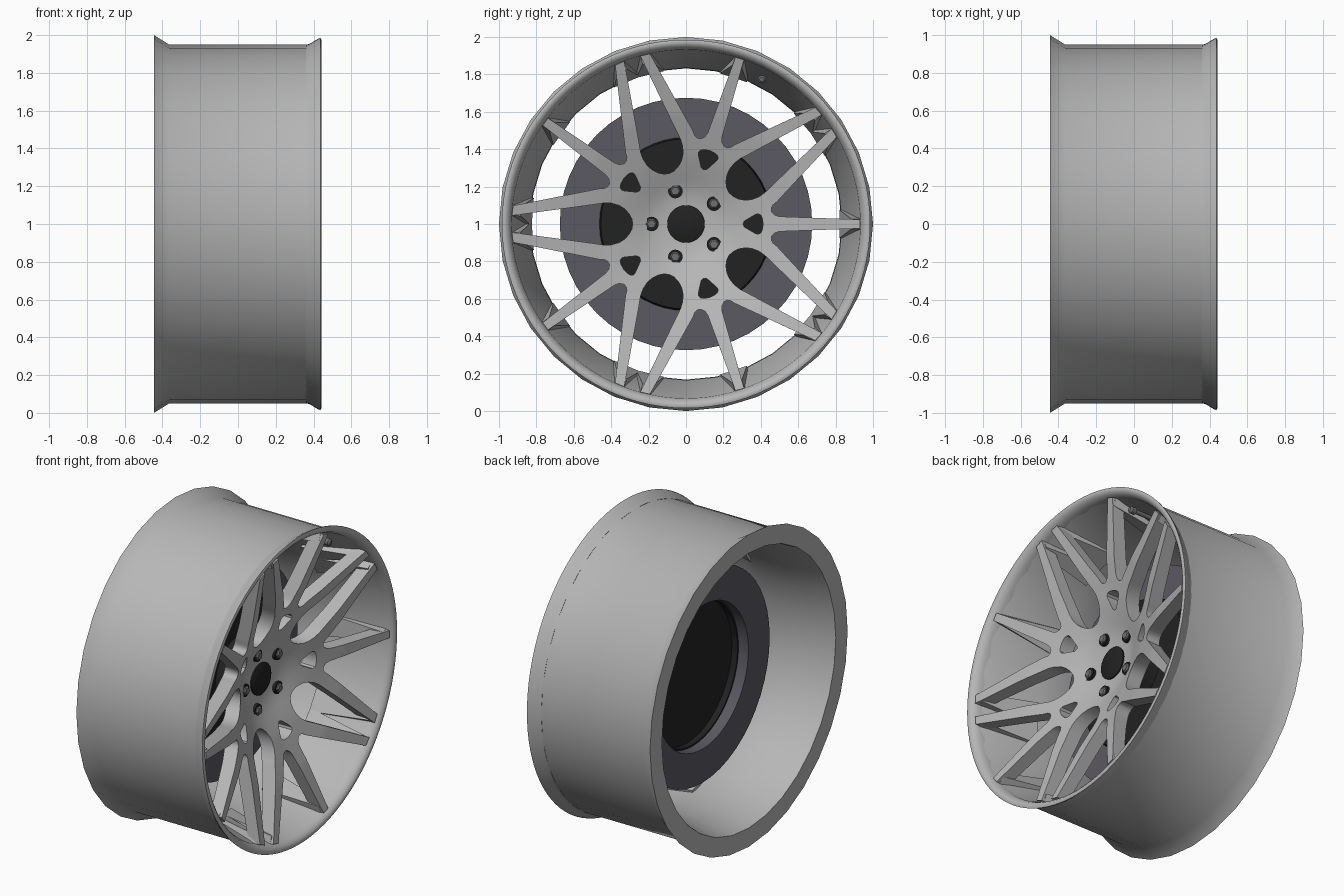
import bpy, bmesh, math
from mathutils import Vector
from mathutils.geometry import delaunay_2d_cdt

if "Cube" in bpy.data.objects:
    bpy.data.objects.remove(bpy.data.objects["Cube"])

ZC = 1.0  # axle height; the axle runs along x


def material(name, rgb):
    m = bpy.data.materials.new(name)
    m.diffuse_color = (*rgb, 1)
    m.use_nodes = True
    m.node_tree.nodes["Principled BSDF"].inputs["Base Color"].default_value = m.diffuse_color
    return m


ALLOY = material("alloy_grey", (0.47, 0.47, 0.47))
STEEL = material("dark_steel", (0.105, 0.10, 0.12))
BLACK = material("black", (0.016, 0.016, 0.016))
NUT = material("nut_grey", (0.16, 0.16, 0.16))


def finish(name, bm, mat, angle=35):
    bmesh.ops.recalc_face_normals(bm, faces=bm.faces)
    me = bpy.data.meshes.new(name)
    bm.to_mesh(me)
    bm.free()
    me.materials.append(mat)
    ob = bpy.data.objects.new(name, me)
    bpy.context.collection.objects.link(ob)
    bpy.ops.object.select_all(action='DESELECT')
    ob.select_set(True)
    bpy.context.view_layer.objects.active = ob
    bpy.ops.object.shade_smooth_by_angle(angle=math.radians(angle))
    return ob


def lathe(name, profile, n, mat, centre=(0.0, 0.0), closed=True):
    """Spin (x, radius) points round an axle-parallel line through centre (y, z)."""
    bm = bmesh.new()
    rings = []
    for i in range(n):
        a = 2 * math.pi * i / n
        rings.append([bm.verts.new((x, centre[0] + r * math.cos(a), ZC + centre[1] + r * math.sin(a)))
                      for x, r in profile])
    m = len(profile)
    for i in range(n):
        p, q = rings[i], rings[(i + 1) % n]
        for j in range(m if closed else m - 1):
            k = (j + 1) % m
            bm.faces.new((p[j], p[k], q[k], q[j]))
    if not closed:  # cap both ends
        bm.faces.new([r[0] for r in rings])
        bm.faces.new([r[-1] for r in rings])
    return finish(name, bm, mat)


def polar(r, deg):
    a = math.radians(deg)
    return r * math.cos(a), r * math.sin(a)


def rot(p, deg):
    c, s = polar(1, deg)
    return p[0] * c - p[1] * s, p[0] * s + p[1] * c


def densify(loop, step=0.03):
    out = []
    for i, a in enumerate(loop):
        b = loop[(i + 1) % len(loop)]
        n = max(1, round(math.dist(a, b) / step))
        out += [(a[0] + (b[0] - a[0]) * k / n, a[1] + (b[1] - a[1]) * k / n) for k in range(n)]
    return out


def inside(p, loop):
    hit = False
    for i in range(len(loop)):
        (x1, y1), (x2, y2) = loop[i - 1], loop[i]
        if (y1 > p[1]) != (y2 > p[1]) and p[0] < (x2 - x1) * (p[1] - y1) / (y2 - y1) + x1:
            hit = not hit
    return hit


def dish(r):
    """Front surface of hub and spokes: x by radius."""
    pts = [(0, .155), (.12, .158), (.19, .175), (.36, .25), (.6, .335), (.94, .425)]
    for (a, xa), (b, xb) in zip(pts, pts[1:]):
        if r <= b:
            return xa + (xb - xa) * (r - a) / (b - a)
    return pts[-1][1]


# Rim barrel with its flared rear flange
lathe("rim_barrel", [(-.445, 1.0), (-.365, .95), (.37, .95), (.385, .935), (.34, .92),
                     (.02, .835), (-.2, .832), (-.43, .875), (-.445, .88)], 32, ALLOY)
# Rounded front lip
lathe("front_lip", [(.36, .948), (.385, .957), (.425, .982), (.437, .985), (.441, .975),
                    (.438, .96), (.425, .945), (.40, .932), (.36, .928)], 96, ALLOY)

# Outline of the spoke plate: half a group of three spokes, mirrored and turned five times
window = [(.93, .045), (.5, .103), (.44, .112), (.40, .111), (.36, .1), (.33, .082),
          (.305, .056), (.29, .028), (.285, 0)]
half = [(.93, .024), (.5, .040), (.475, .048), (.458, .066), (.456, .085), (.465, .102), (.485, .118)]
half += [rot((u, -v), 36) for u, v in [(.925, .098)] + window]
group = [(y, -z) for y, z in reversed(half)][1:] + half
outline = densify([rot(p, 72 * k) for k in range(5) for p in group])
# Small rounded triangular hole at the root of each group
tri = [(.305, 0), (.312, .016), (.37, .05), (.385, .055), (.40, .048), (.408, .03), (.412, 0)]
tri += [(y, -z) for y, z in reversed(tri[1:-1])]
holes = [[rot(p, 72 * k) for p in tri] for k in range(5)]

loops = [outline] + holes
points, edges = [], []
for lp in loops:
    s = len(points)
    points += [Vector(p) for p in lp]
    edges += [(s + i, s + (i + 1) % len(lp)) for i in range(len(lp))]
for r, n in ((.05, 12), (.12, 30), (.16, 30), (.19, 40), (.23, 40), (.265, 50)):
    points += [Vector(polar(r, 360 * i / n)) for i in range(n)]
verts2, _, tris, *_ = delaunay_2d_cdt(points, edges, [], 0, 1e-6)

bm = bmesh.new()
front, back = [], []
for v in verts2:
    x = dish(v.length)
    front.append(bm.verts.new((x, v.x, ZC + v.y)))
    back.append(bm.verts.new((x - .11 + .03 * v.length, v.x, ZC + v.y)))
count = {}
for t in tris:
    c = sum((verts2[i] for i in t), Vector((0, 0))) / len(t)
    if sum(inside(c, lp) for lp in loops) != 1:
        continue
    bm.faces.new([front[i] for i in t])
    bm.faces.new([back[i] for i in reversed(t)])
    for i in range(len(t)):
        e = (t[i - 1], t[i])
        count.setdefault(tuple(sorted(e)), []).append(e)
for es in count.values():
    if len(es) == 1:
        a, b = es[0]
        bm.faces.new((front[b], front[a], back[a], back[b]))
bmesh.ops.delete(bm, geom=[v for v in bm.verts if not v.link_faces], context='VERTS')
plate = finish("spoke_plate", bm, ALLOY, 40)
bev = plate.modifiers.new("edge_bevel", 'BEVEL')
bev.width, bev.segments = .007, 1
bev.limit_method, bev.angle_limit = 'ANGLE', math.radians(55)

# Flared feet joining each spoke tip to the barrel
bm = bmesh.new()
for k in range(5):
    for a in (0, 31.5, -31.5):
        vs = []
        for x, r0, r1, w in ((.40, .885, .935, .026), (.04, .822, .87, .075)):
            for r, s in ((r0, -1), (r0, 1), (r1, 1), (r1, -1)):
                y, z = rot((r, s * w), a + 72 * k)
                vs.append(bm.verts.new((x, y, ZC + z)))
        bm.faces.new(vs[:4])
        bm.faces.new(vs[4:])
        for i in range(4):
            j = (i + 1) % 4
            bm.faces.new((vs[i], vs[j], vs[4 + j], vs[4 + i]))
finish("spoke_feet", bm, ALLOY)

# Brake disc, its hollow hat, and the hub core
lathe("brake_disc", [(-.12, .46), (-.12, .675), (-.05, .675), (-.05, .46)], 48, STEEL)
lathe("brake_hat", [(-.05, .463), (.005, .455), (.005, .0), (-.01, .0), (-.01, .45), (-.05, .45)], 48, BLACK)
lathe("hub_core", [(.0, .24), (.08, .22)], 32, BLACK, closed=False)

# Centre cap, wheel nuts and valve
lathe("centre_cap", [(.12, .1), (.166, .1), (.17, .094)], 32, BLACK, closed=False)
for k in range(5):
    p = polar(.185, 36 + 72 * k)
    lathe("nut_seat", [(.12, .039), (.184, .039)], 20, BLACK, p, False)
    lathe("wheel_nut", [(.12, .03), (.19, .03), (.198, .022)], 6, NUT, p, False)
lathe("valve", [(.2, .014), (.33, .014), (.335, .022), (.365, .022), (.375, .012)], 12, NUT,
      polar(.873, 62.3), False)
